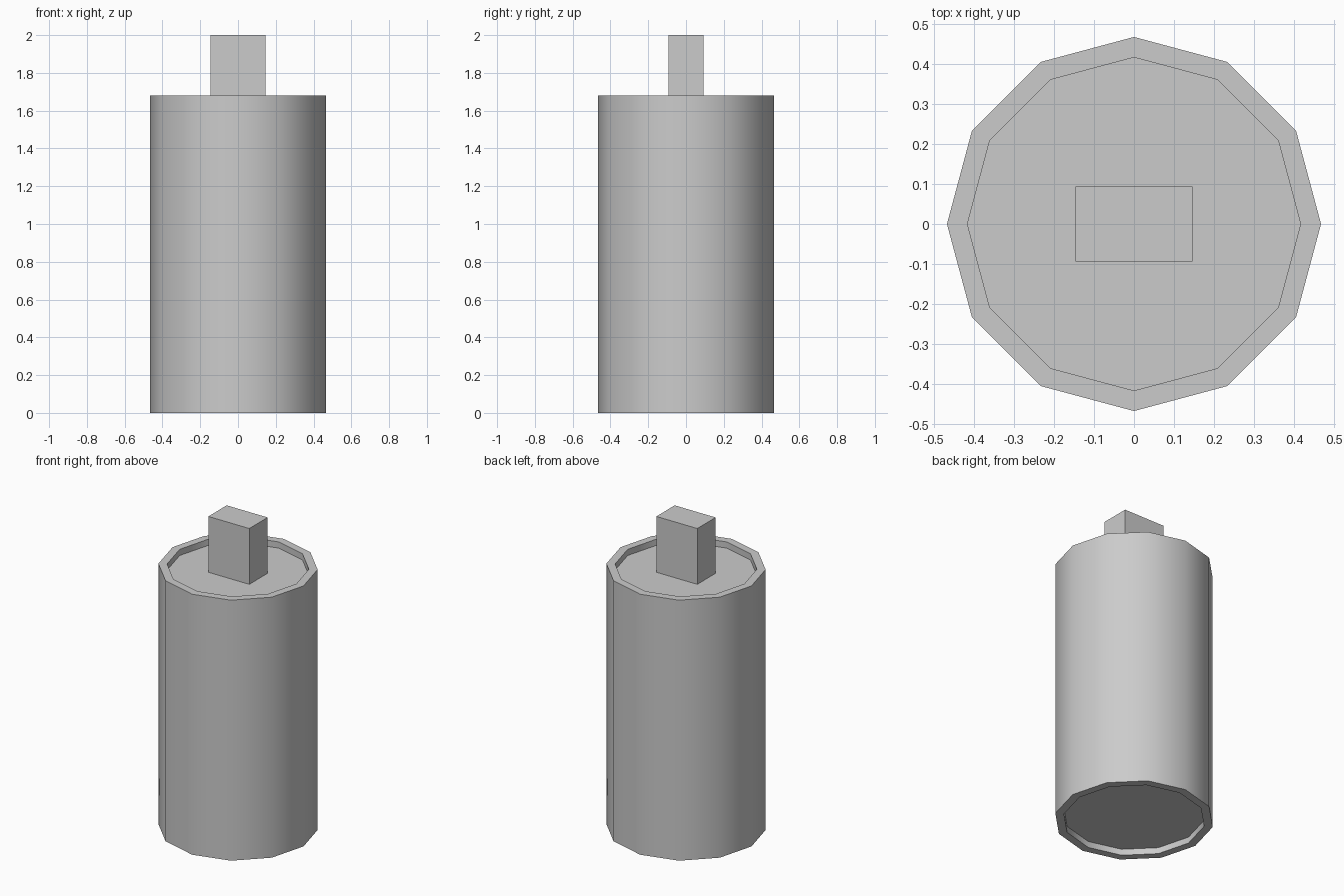
import bpy, bmesh, math

if "Cube" in bpy.data.objects:
    bpy.data.objects.remove(bpy.data.objects["Cube"])

SIDES = 12
FLOOR_TOP, FLOOR_BOTTOM = 1.64, 0.04


def make_object(name, bm):
    bmesh.ops.recalc_face_normals(bm, faces=bm.faces)
    mesh = bpy.data.meshes.new(name)
    bm.to_mesh(mesh)
    bm.free()
    obj = bpy.data.objects.new(name, mesh)
    bpy.context.collection.objects.link(obj)
    return obj


# Canister body: turned profile with a raised rim at both ends
profile = [(0.416, FLOOR_BOTTOM), (0.416, 0), (0.467, 0),
           (0.467, 1.68), (0.416, 1.68), (0.416, FLOOR_TOP)]
bm = bmesh.new()
angles = [2 * math.pi * i / SIDES for i in range(SIDES)]
rings = [[bm.verts.new((r * math.cos(a), r * math.sin(a), z)) for a in angles]
         for r, z in profile]
for low, high in zip(rings, rings[1:]):
    for i in range(SIDES):
        j = (i + 1) % SIDES
        bm.faces.new((low[i], low[j], high[j], high[i]))
# Recessed end plates
bm.faces.new(rings[0])
bm.faces.new(rings[-1])
body = make_object("canister_body", bm)
bpy.context.view_layer.objects.active = body
body.select_set(True)
bpy.ops.object.shade_smooth_by_angle(angle=math.radians(40))

# Rectangular terminal standing on the top plate
bm = bmesh.new()
bmesh.ops.create_cube(bm, size=1)
bmesh.ops.scale(bm, vec=(0.292, 0.187, 2 - FLOOR_TOP), verts=bm.verts)
bmesh.ops.translate(bm, vec=(0, 0, (2 + FLOOR_TOP) / 2), verts=bm.verts)
make_object("top_terminal", bm)
